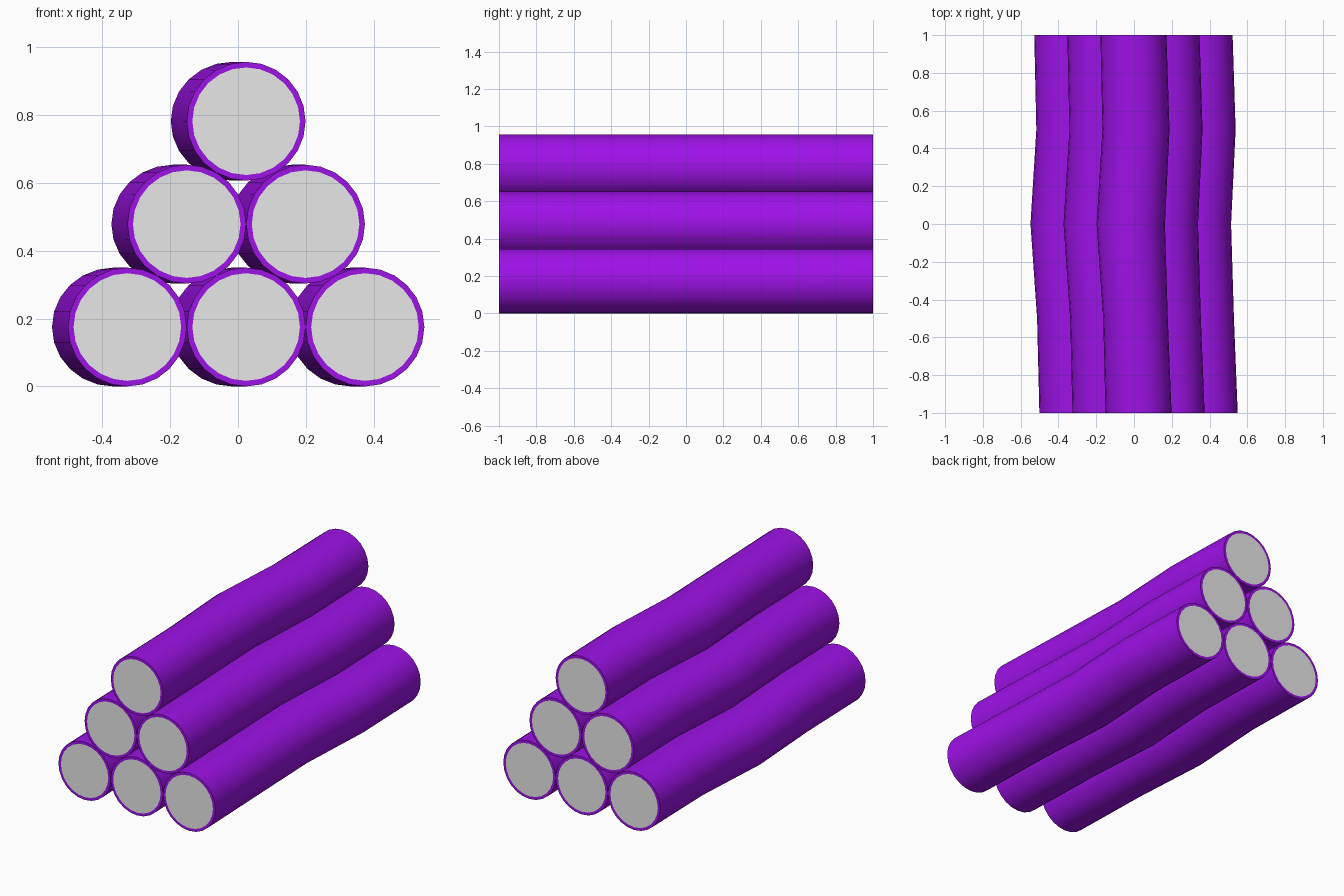
import bpy, bmesh, math
from mathutils import Matrix, Vector

cube = bpy.data.objects.get("Cube")
if cube:
    bpy.data.objects.remove(cube, do_unlink=True)


def material(name, color):
    m = bpy.data.materials.new(name)
    m.use_nodes = True
    m.diffuse_color = color
    m.node_tree.nodes["Principled BSDF"].inputs["Base Color"].default_value = color
    return m


bark = material("purple bark", (0.34, 0.006, 0.8, 1))
cut_wood = material("grey cut end", (0.8, 0.8, 0.8, 1))

RADIUS = 0.175
SIDES = 24
RIM = 0.0165
# Rings along the log: y, sideways sway, half width
RINGS = [(-1, 0.024, 0.175), (-0.5, 0.008, 0.171), (0, -0.017, 0.181),
         (0.5, 0.0105, 0.1775), (1, -0.003, 0.175)]


def make_log(name, x, z):
    bm = bmesh.new()
    rings = []
    for y, sway, half in RINGS:
        ring = []
        for i in range(SIDES):
            a = math.tau * i / SIDES
            ring.append(bm.verts.new((x + sway + half * math.cos(a), y,
                                      z + RADIUS * math.sin(a))))
        rings.append(ring)
    # Bark between neighbouring rings
    for r, s in zip(rings, rings[1:]):
        for i in range(SIDES):
            j = (i + 1) % SIDES
            bm.faces.new((r[i], r[j], s[j], s[i]))
    # Flat ends: a bark rim around the cut wood
    caps = [bm.faces.new(rings[0]), bm.faces.new(rings[-1])]
    bmesh.ops.recalc_face_normals(bm, faces=bm.faces)
    bmesh.ops.inset_individual(bm, faces=caps, thickness=RIM)
    for f in bm.faces:
        f.material_index = int(len(f.verts) == SIDES)

    mesh = bpy.data.meshes.new(name)
    bm.to_mesh(mesh)
    bm.free()
    mesh.materials.append(bark)
    mesh.materials.append(cut_wood)
    obj = bpy.data.objects.new(name, mesh)
    bpy.context.collection.objects.link(obj)
    bpy.ops.object.select_all(action="DESELECT")
    obj.select_set(True)
    bpy.context.view_layer.objects.active = obj
    bpy.ops.object.shade_smooth_by_angle(angle=math.radians(30))


# Stack of three rows: three, two and one
for row, label in enumerate(("bottom", "middle", "top")):
    count = 3 - row
    for k in range(count):
        make_log(f"{label}_log_{k + 1}", (2 * k - count + 1) * RADIUS,
                 RADIUS + row * RADIUS * math.sqrt(3))
